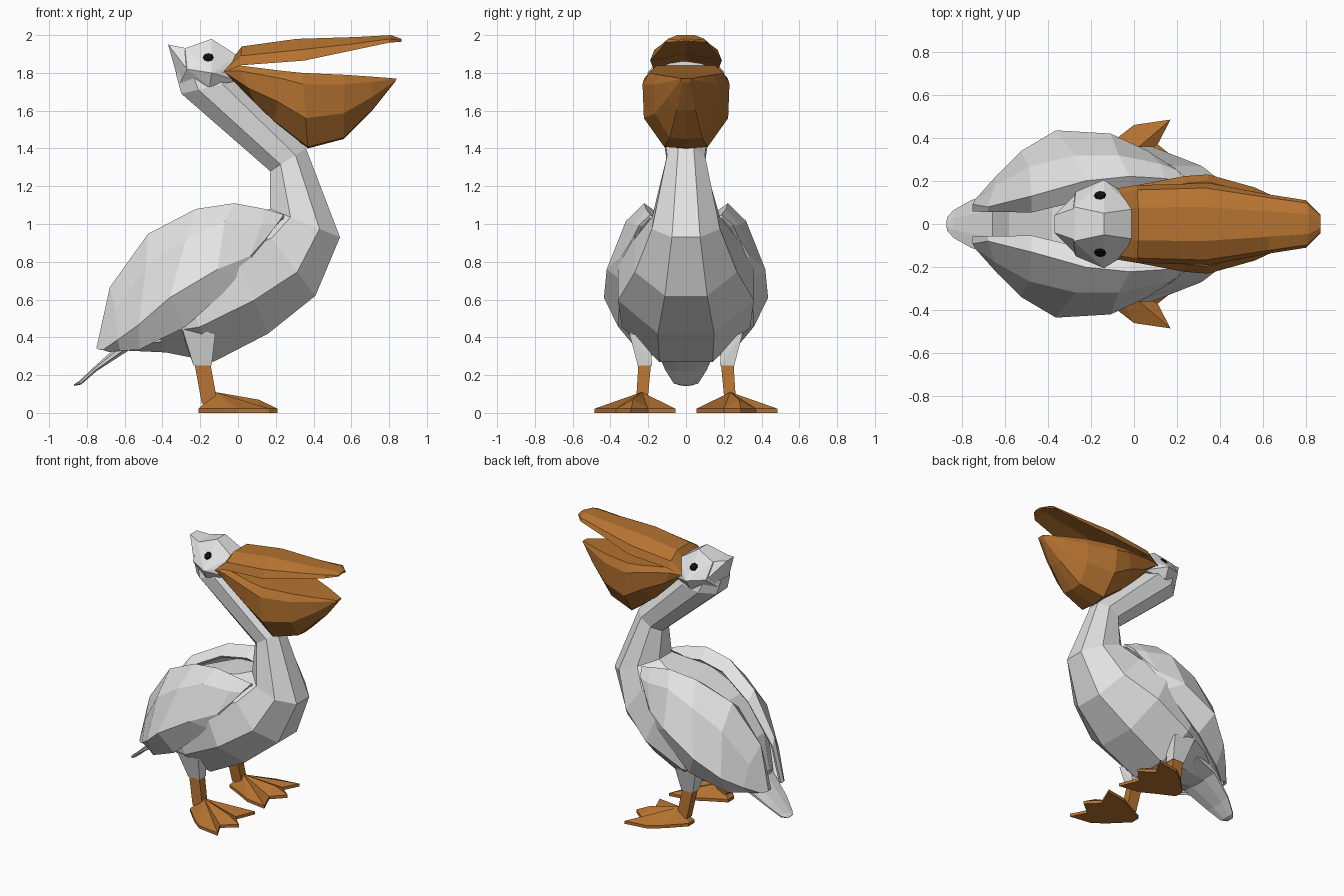
import bpy, bmesh, math
from mathutils import Vector
from mathutils.bvhtree import BVHTree

if "Cube" in bpy.data.objects:
    bpy.data.objects.remove(bpy.data.objects["Cube"])


def material(name, rgb):
    m = bpy.data.materials.new(name)
    m.diffuse_color = (*rgb, 1)
    m.use_nodes = True
    m.node_tree.nodes["Principled BSDF"].inputs["Base Color"].default_value = m.diffuse_color
    return m


GREY = material("pale grey feathers", (0.77, 0.77, 0.77))
ORANGE = material("orange skin", (0.46, 0.17, 0.03))
BLACK = material("black eye", (0.005, 0.005, 0.005))


def make(name, bm, mat, mirror=False, thick=0, recalc=True):
    """Turn a bmesh into a named flat-shaded object."""
    if recalc:
        bmesh.ops.recalc_face_normals(bm, faces=bm.faces)
    me = bpy.data.meshes.new(name)
    bm.to_mesh(me)
    bm.free()
    me.materials.append(mat)
    ob = bpy.data.objects.new(name, me)
    bpy.context.collection.objects.link(ob)
    if thick:
        mod = ob.modifiers.new("thickness", 'SOLIDIFY')
        mod.thickness, mod.offset = thick, 0
    if mirror:
        mod = ob.modifiers.new("mirror", 'MIRROR')
        mod.use_axis = (False, True, False)
        mod.use_mirror_merge = False
    return ob


def loft(name, stations, profile, mat):
    """Stations: (top xz, bottom xz, half width). Profile: (side -1..1, height 0..1)."""
    bm = bmesh.new()
    rings = []
    for (tx, tz), (bx, bz), w in stations:
        rings.append([bm.verts.new((bx + (tx - bx) * v, u * w, bz + (tz - bz) * v))
                      for u, v in profile])
    n = len(profile)
    for a, b in zip(rings, rings[1:]):
        for i in range(n):
            j = (i + 1) % n
            bm.faces.new((a[i], a[j], b[j], b[i]))
    bm.faces.new(rings[0])
    bm.faces.new(rings[-1])
    return make(name, bm, mat)


def hull_mesh(points, both=False):
    bm = bmesh.new()
    for x, y, z in points:
        bm.verts.new((x, y, z))
        if both:
            bm.verts.new((x, -y, z))
    res = bmesh.ops.convex_hull(bm, input=bm.verts)
    junk = [g for g in res["geom_interior"] if isinstance(g, bmesh.types.BMVert)]
    bmesh.ops.delete(bm, geom=junk, context='VERTS')
    bmesh.ops.recalc_face_normals(bm, faces=bm.faces)
    return bm


def mirrored(half):
    """Close a half profile given from bottom to top."""
    return half + [(-u, v) for u, v in reversed(half) if u > 0]


k = math.cos(math.pi / 8)
octagon = [(math.cos(a) / k, 0.5 + 0.5 * math.sin(a) / k)
           for a in (math.pi / 8 + i * math.pi / 4 for i in range(8))]

# Body and neck in one loft
loft("body_and_neck", [
    ((-0.66, 0.42), (-0.60, 0.33), 0.12),
    ((-0.58, 0.66), (-0.38, 0.32), 0.24),
    ((-0.38, 0.90), (-0.13, 0.27), 0.34),
    ((-0.10, 1.02), (0.16, 0.42), 0.36),
    ((0.08, 1.05), (0.41, 0.62), 0.27),
    ((0.17, 1.08), (0.54, 0.93), 0.18),
    ((0.17, 1.28), (0.36, 1.40), 0.10),
    ((-0.30, 1.69), (0.01, 1.76), 0.155),
    ((-0.33, 1.80), (-0.05, 1.85), 0.13)], octagon, GREY)

# Tail
loft("tail", [
    ((-0.40, 0.50), (-0.40, 0.33), 0.20),
    ((-0.62, 0.37), (-0.58, 0.33), 0.16),
    ((-0.76, 0.245), (-0.75, 0.22), 0.11),
    ((-0.84, 0.17), (-0.83, 0.15), 0.065),
    ((-0.87, 0.15), (-0.865, 0.143), 0.03)], octagon, GREY)

# Folded wings: rows run from the upper inner edge down to the lower edge
rows = [
    [(0.24, 0.19, 1.04), (0.14, 0.21, 1.07), (-0.02, 0.22, 1.10), (-0.22, 0.20, 1.07),
     (-0.47, 0.13, 0.94), (-0.67, 0.08, 0.66), (-0.74, 0.09, 0.34)],
    [(0.20, 0.24, 0.99), (0.12, 0.27, 0.99), (-0.07, 0.31, 1.01), (-0.27, 0.31, 0.92),
     (-0.48, 0.26, 0.78), (-0.64, 0.17, 0.54), (-0.73, 0.11, 0.335)],
    [(0.15, 0.27, 0.93), (0.06, 0.33, 0.83), (-0.11, 0.41, 0.76), (-0.36, 0.425, 0.61),
     (-0.52, 0.33, 0.47), (-0.63, 0.22, 0.39), (-0.71, 0.13, 0.335)],
    [(0.13, 0.25, 0.91), (0.10, 0.29, 0.78), (0.00, 0.34, 0.71), (-0.28, 0.35, 0.46),
     (-0.52, 0.25, 0.34), (-0.62, 0.17, 0.335), (-0.68, 0.12, 0.33)]]
# inner fold of the wing, tucked down to the back
rows.insert(0, [(x, max(y - 0.08, 0.06), z - 0.06 if z > 0.5 else z) for x, y, z in rows[0]])
bm = bmesh.new()
grid = [[bm.verts.new(p) for p in r] for r in rows]
for a, b in zip(grid, grid[1:]):
    for i in range(len(a) - 1):
        bm.faces.new((a[i], a[i + 1], b[i + 1], b[i]))
make("wings", bm, GREY, mirror=True, thick=0.02, recalc=False)

# Head with a small pointed crest at the back
bm = hull_mesh([
    (-0.28, 0.08, 1.93), (-0.31, 0.06, 1.74), (-0.14, 0.05, 1.98), (0.00, 0.07, 1.89),
    (-0.01, 0.11, 1.83), (-0.14, 0.205, 1.80), (-0.27, 0.15, 1.82),
    (0.00, 0.12, 1.76), (-0.15, 0.16, 1.725)], both=True)
surface = BVHTree.FromBMesh(bm)
make("head", bm, GREY)
make("crest", hull_mesh([(-0.37, 0.04, 1.95), (-0.27, 0.075, 1.93), (-0.27, 0.14, 1.82),
                         (-0.30, 0.05, 1.70)], both=True), GREY)

# Eyes: thin discs lying on the head
spot, normal, _, _ = surface.find_nearest(Vector((-0.157, 0.13, 1.88)))
bm = bmesh.new()
bmesh.ops.create_cone(bm, cap_ends=True, segments=8, radius1=0.029, radius2=0.022, depth=0.009)
bm.transform(normal.to_track_quat('Z', 'Y').to_matrix().to_4x4())
bmesh.ops.translate(bm, verts=bm.verts, vec=spot + normal * 0.004)
make("eyes", bm, BLACK, mirror=True)

# Bill: upper half and the deep lower pouch
loft("upper_bill", [
    ((-0.06, 1.835), (-0.08, 1.80), 0.165),
    ((0.02, 1.94), (0.01, 1.84), 0.18),
    ((0.31, 1.98), (0.35, 1.865), 0.19),
    ((0.63, 1.99), (0.61, 1.92), 0.14),
    ((0.81, 2.00), (0.80, 1.96), 0.11),
    ((0.865, 1.98), (0.865, 1.965), 0.045)],
    mirrored([(0, 0.3), (1, 0), (0.88, 0.5), (0.42, 1)]), ORANGE)
loft("bill_pouch", [
    ((-0.075, 1.815), (-0.06, 1.79), 0.165),
    ((0.00, 1.84), (0.09, 1.64), 0.18),
    ((0.24, 1.81), (0.19, 1.54), 0.222),
    ((0.34, 1.80), (0.37, 1.40), 0.23),
    ((0.56, 1.79), (0.56, 1.45), 0.17),
    ((0.71, 1.78), (0.71, 1.60), 0.10),
    ((0.84, 1.77), (0.83, 1.75), 0.03)],
    mirrored([(0, 0), (0.5, 0.02), (0.97, 0.4), (1, 0.85), (0.85, 1)]), ORANGE)

# Legs: feathered thighs and bare shanks
make("thighs", hull_mesh([
    (-0.31, 0.20, 0.46), (-0.30, 0.31, 0.46), (-0.13, 0.19, 0.40), (-0.12, 0.30, 0.42),
    (-0.235, 0.18, 0.25), (-0.235, 0.255, 0.25), (-0.14, 0.18, 0.25), (-0.14, 0.255, 0.25)]),
    GREY, mirror=True)
make("shanks", hull_mesh([(x + dx, y, z) for z, x, y0, y1 in
                          ((0.26, -0.188, 0.185, 0.252), (0.05, -0.15, 0.205, 0.265))
                          for dx in (-0.042, 0.042) for y in (y0, y1)]), ORANGE, mirror=True)

# Webbed feet: flat outline rising to a ridge at the ankle, with a raised middle toe
outline = [(-0.21, 0.20), (-0.21, 0.27), (-0.09, 0.39), (0.00, 0.46), (0.17, 0.485),
           (0.11, 0.37), (0.21, 0.29), (0.12, 0.20), (0.18, 0.055), (0.02, 0.08), (-0.09, 0.14)]
bm = bmesh.new()
low = [bm.verts.new((x, y, 0)) for x, y in outline]
high = [bm.verts.new((x, y, 0.022)) for x, y in outline]
ankle = bm.verts.new((-0.12, 0.235, 0.11))
toe = bm.verts.new((0.11, 0.28, 0.07))
for i in range(len(outline)):
    j = (i + 1) % len(outline)
    bm.faces.new((low[i], low[j], high[j], high[i]))
    bm.faces.new((high[i], high[j], toe if i in (5, 6) else ankle))
bm.faces.new((high[5], toe, ankle))
bm.faces.new((toe, high[7], ankle))
bm.faces.new(low)
make("feet", bm, ORANGE, mirror=True)
